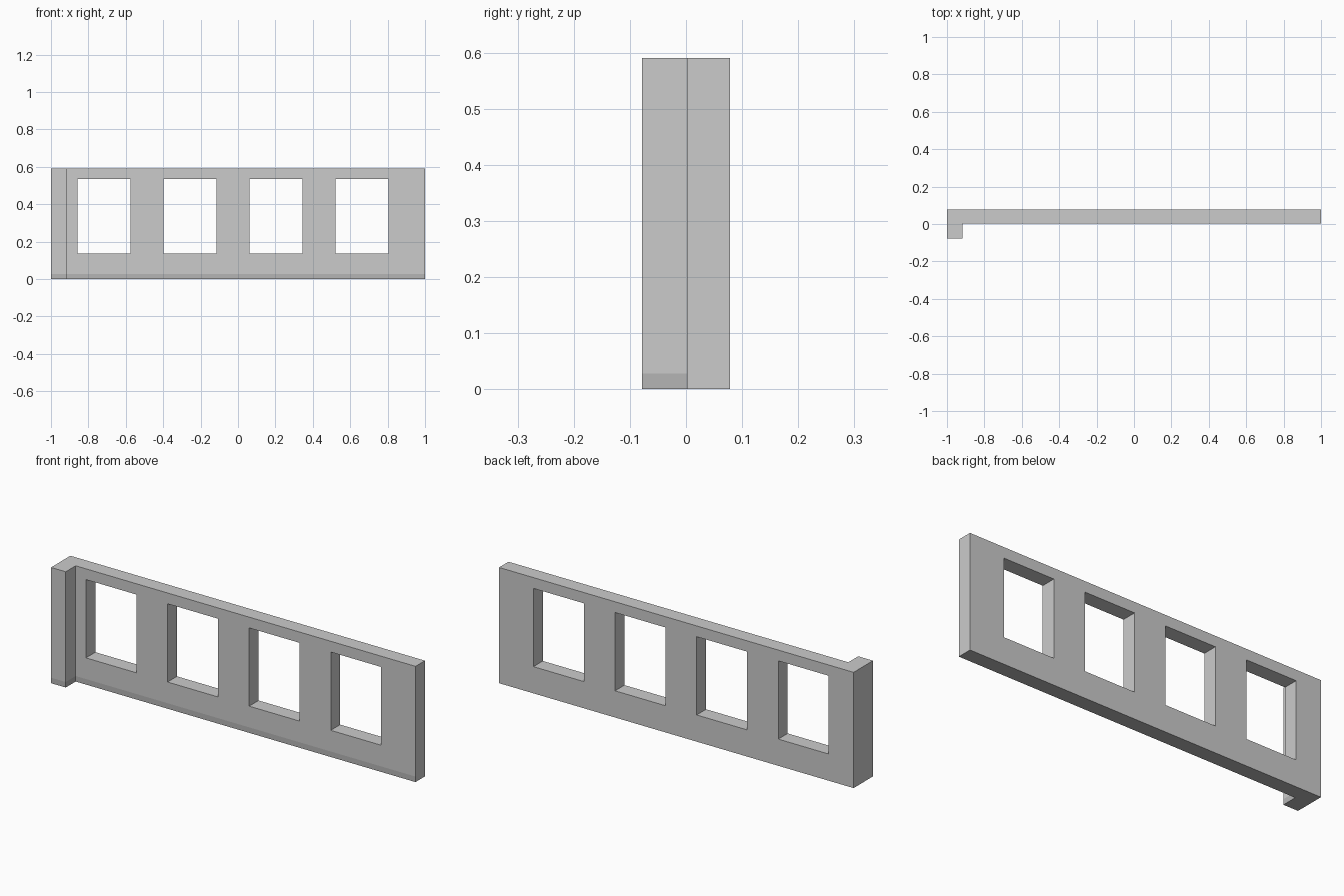
import bpy, bmesh
from mathutils import Matrix, Vector

if "Cube" in bpy.data.objects:
    bpy.data.objects.remove(bpy.data.objects["Cube"])

X0, X1 = -1.0, 1.0           # wall ends
Y0, YM, Y1 = -0.078, 0.002, 0.078  # pier front, wall front, back
PIER_X = -0.917
HEIGHT, BASE = 0.59, 0.028


def material(name, grey):
    mat = bpy.data.materials.new(name)
    mat.diffuse_color = (grey, grey, grey, 1)
    mat.use_nodes = True
    mat.node_tree.nodes["Principled BSDF"].inputs["Base Color"].default_value = mat.diffuse_color
    return mat


def make_object(name, bm):
    mesh = bpy.data.meshes.new(name)
    bmesh.ops.recalc_face_normals(bm, faces=bm.faces)
    bm.to_mesh(mesh)
    bm.free()
    obj = bpy.data.objects.new(name, mesh)
    bpy.context.collection.objects.link(obj)
    return obj


# Wall with corner pier: L-shaped plan pulled upward
bm = bmesh.new()
plan = [(X0, Y0), (PIER_X, Y0), (PIER_X, YM), (X1, YM), (X1, Y1), (X0, Y1)]
floor = bm.faces.new([bm.verts.new((x, y, 0)) for x, y in plan])
top = bmesh.ops.extrude_face_region(bm, geom=[floor])["geom"]
bmesh.ops.translate(bm, vec=(0, 0, HEIGHT),
                    verts=[g for g in top if isinstance(g, bmesh.types.BMVert)])
if not any(f.calc_center_median().z < 1e-5 for f in bm.faces):
    bmesh.ops.holes_fill(bm, edges=bm.edges)

# Flush dark skirting strip on the room side and underside
bmesh.ops.bisect_plane(bm, geom=bm.verts[:] + bm.edges[:] + bm.faces[:],
                       plane_co=(0, 0, BASE), plane_no=(0, 0, 1))
bmesh.ops.recalc_face_normals(bm, faces=bm.faces)
for f in bm.faces:
    c, n = f.calc_center_median(), f.normal
    room_side = n.y < -0.5 or n.z < -0.5 or (n.x > 0.5 and c.x < 0)
    f.material_index = int(c.z < BASE and room_side)
wall = make_object("window_wall", bm)
wall.data.materials.append(material("wall_grey", 0.8))
wall.data.materials.append(material("skirting_grey", 0.46))

# Four evenly spaced window openings
bm = bmesh.new()
for i in range(4):
    size = Vector((0.284, 0.4, 0.399))
    centre = Vector((-0.717 + 0.4603 * i, 0.1, 0.3355))
    centre.y = 0.04
    size.y = 0.3
    bmesh.ops.create_cube(bm, size=1, matrix=Matrix.LocRotScale(centre, None, size))
cutter = make_object("window_cutter", bm)
cutter.hide_render = True

cut = wall.modifiers.new("windows", "BOOLEAN")
cut.operation = "DIFFERENCE"
cut.solver = "EXACT"
cut.object = cutter
bpy.context.view_layer.objects.active = wall
bpy.ops.object.modifier_apply(modifier=cut.name)
bpy.data.objects.remove(cutter)
